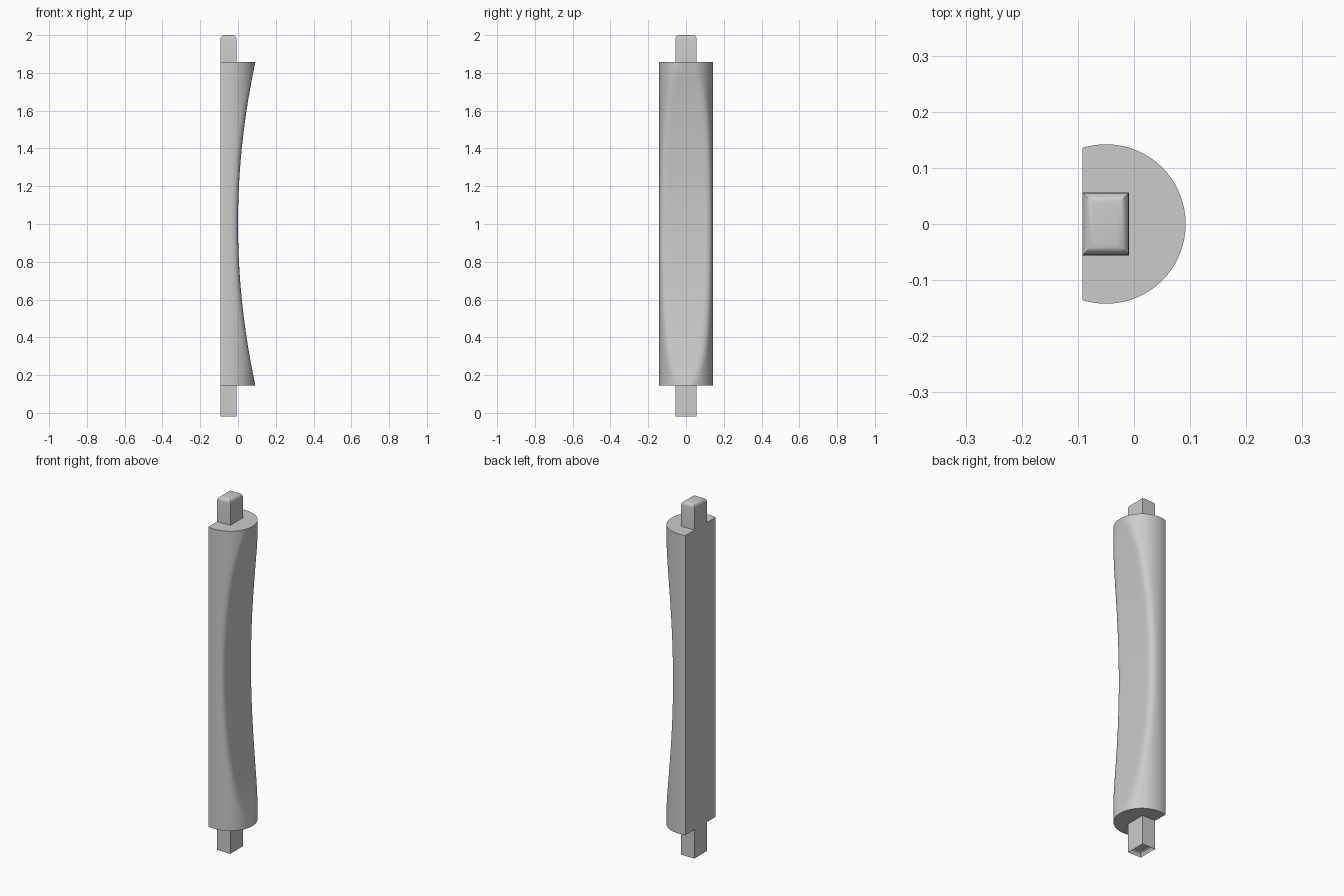
import bpy, bmesh, math

cube = bpy.data.objects.get("Cube")
if cube:
    bpy.data.objects.remove(cube, do_unlink=True)

BACK, CENTRE, RADIUS = -0.092, -0.05, 0.142
LOW, HIGH = 0.145, 1.857
ARC_STEPS, RINGS = 80, 48

grey = bpy.data.materials.new("plain_grey")
grey.use_nodes = True
colour = (0.6, 0.6, 0.6, 1)
grey.diffuse_color = colour
grey.node_tree.nodes["Principled BSDF"].inputs["Base Color"].default_value = colour


def finish(bm, name):
    bmesh.ops.recalc_face_normals(bm, faces=bm.faces)
    mesh = bpy.data.meshes.new(name)
    bm.to_mesh(mesh)
    bm.free()
    obj = bpy.data.objects.new(name, mesh)
    bpy.context.collection.objects.link(obj)
    mesh.materials.append(grey)
    bpy.ops.object.select_all(action="DESELECT")
    obj.select_set(True)
    bpy.context.view_layer.objects.active = obj
    bpy.ops.object.shade_smooth_by_angle(angle=math.radians(35))
    return obj


def soft_min(a, b, k):
    h = max(k - abs(a - b), 0) / k
    return min(a, b) - h * h * k / 4


# Grip: flat-backed round bar with a long softened scoop along its outer side
bm = bmesh.new()
end_angle = math.acos((BACK - CENTRE) / RADIUS)
rings = []
for r in range(RINGS + 1):
    t = 2 * r / RINGS - 1
    depth = 1 - t * t
    scoop_x = CENTRE + RADIUS - 0.092 * depth
    ring = []
    for i in range(ARC_STEPS + 1):
        a = end_angle * (2 * i / ARC_STEPS - 1)
        x = CENTRE + RADIUS * math.cos(a)
        x = soft_min(x, scoop_x, 0.001 + 0.05 * depth)
        ring.append(bm.verts.new((x, RADIUS * math.sin(a), LOW + (HIGH - LOW) * r / RINGS)))
    rings.append(ring)
for lower, upper in zip(rings, rings[1:]):
    for i in range(len(lower)):
        j = (i + 1) % len(lower)
        bm.faces.new((lower[i], lower[j], upper[j], upper[i]))
bm.faces.new(rings[0])
bm.faces.new(rings[-1])
finish(bm, "grip_bar")


# Tenons: square pegs on both ends, rounded only at their tips
def tenon(name, base, tip):
    bm = bmesh.new()
    bmesh.ops.create_cube(bm, size=1)
    for v in bm.verts:
        v.co = (BACK + 0.083 * (v.co.x + 0.5), v.co.y * 0.112,
                tip if v.co.z > 0 else base)
    edges = [e for e in bm.edges if all(abs(v.co.z - tip) < 0.001 for v in e.verts)]
    bmesh.ops.bevel(bm, geom=edges, offset=0.02, segments=5, profile=0.5,
                    affect="EDGES")
    finish(bm, name)


tenon("top_tenon", HIGH, 2.0)
tenon("bottom_tenon", LOW, 0.0)
